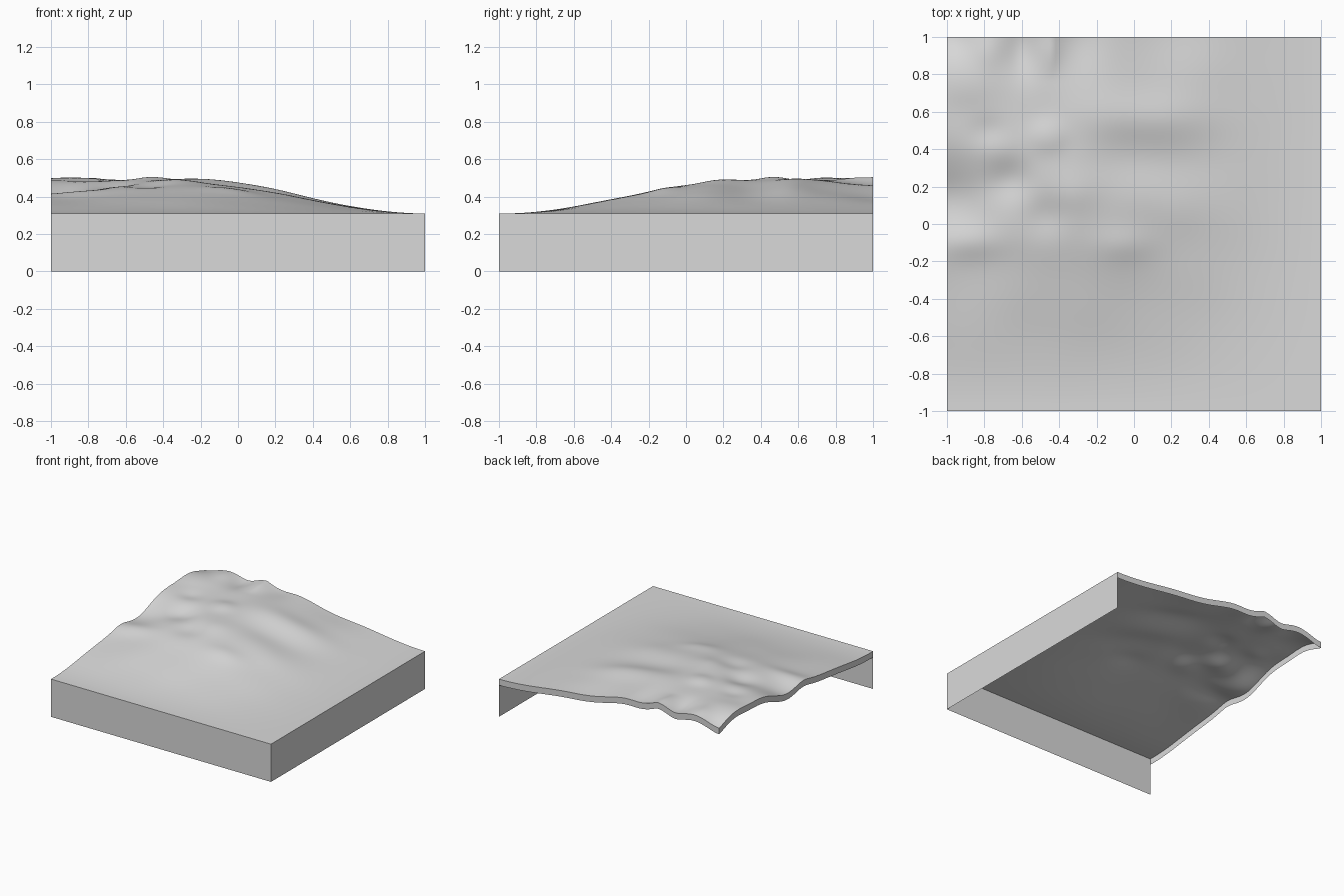
import bpy
import bmesh
import math

if "Cube" in bpy.data.objects:
    bpy.data.objects.remove(bpy.data.objects["Cube"], do_unlink=True)

N = 110        # grid cells per side
BASE = 0.31    # level of the flat ground
RISE = 0.18    # height of the upland above it
CAP = 0.505    # highest level
LIP = 0.05     # depth of the lip on the uphill edges

# hills and hollows: x, y, width in x, width in y, height
BUMPS = [
    (0.05, 0.57, 0.38, 0.12, 0.018),
    (0.05, 0.32, 0.34, 0.15, -0.020),
    (-0.05, -0.11, 0.16, 0.09, 0.012),
    (-0.88, -0.10, 0.18, 0.09, 0.018),
    (-1.02, 0.14, 0.28, 0.20, -0.090),
    (-0.95, -0.22, 0.32, 0.24, -0.030),
    (-0.66, 0.24, 0.12, 0.11, -0.030),
    (-0.48, 0.04, 0.12, 0.11, -0.020),
    (-0.32, 0.16, 0.12, 0.10, 0.010),
    (-0.46, 0.47, 0.09, 0.08, 0.025),
    (-0.90, 0.74, 0.16, 0.11, 0.020),
    (-0.78, 0.92, 0.07, 0.10, 0.015),
    (-1.00, 1.02, 0.12, 0.13, -0.050),
    (-0.60, 0.94, 0.09, 0.16, -0.035),
    (-0.78, 0.50, 0.10, 0.08, -0.015),
    (-0.30, 1.00, 0.12, 0.16, -0.022),
    (0.12, 1.05, 0.30, 0.25, -0.038),
    (0.24, 0.06, 0.14, 0.14, 0.006),
]


def smooth(a, b, v):
    t = min(1, max(0, (v - a) / (b - a)))
    return t * t * (3 - 2 * t)


def height(x, y):
    z = BASE + RISE * smooth(1, -0.35, x) * smooth(-0.97, 0.3, y)
    for bx, by, sx, sy, h in BUMPS:
        z += h * math.exp(-((x - bx) / sx) ** 2 - ((y - by) / sy) ** 2)
    # sharp crest running in from the back edge, steeper on one side
    d = x + 0.44
    reach = 0.05 if d > 0 else 0.08
    z += 0.03 * math.exp(-abs(d) / reach) * smooth(0.76, 0.95, y)
    # gentle rippling on the upland, fading out on the plain
    fade = (z - BASE) / RISE
    z += 0.004 * fade * math.sin(9 * x + 5 * y) * math.sin(11 * y - 4 * x)
    # soft limit on the summits
    k = 0.01
    z = -k * math.log(math.exp(-z / k) + math.exp(-(CAP + 0.006) / k))
    edge = smooth(1, 0.9, x) * smooth(-1, -0.9, y)
    return BASE + max(0, z - BASE) * edge


stone = bpy.data.materials.new("light grey")
stone.use_nodes = True
GREY = (0.7, 0.7, 0.7, 1)
stone.diffuse_color = GREY
stone.node_tree.nodes["Principled BSDF"].inputs["Base Color"].default_value = GREY


def finish(name, bm, is_smooth):
    for f in bm.faces:
        f.smooth = is_smooth
    mesh = bpy.data.meshes.new(name)
    bm.to_mesh(mesh)
    bm.free()
    mesh.materials.append(stone)
    bpy.context.collection.objects.link(bpy.data.objects.new(name, mesh))


# rolling ground surface
bm = bmesh.new()
bmesh.ops.create_grid(bm, x_segments=N, y_segments=N, size=1)
for v in bm.verts:
    v.co.z = height(v.co.x, v.co.y)
finish("ground_surface", bm, True)


def skirt(name, start, end, bottom):
    """Upright strip hanging below the ground along one edge."""
    bm = bmesh.new()
    last = None
    for i in range(N + 1):
        t = i / N
        x = start[0] + (end[0] - start[0]) * t
        y = start[1] + (end[1] - start[1]) * t
        z = height(x, y)
        pair = [bm.verts.new((x, y, bottom(z))), bm.verts.new((x, y, z))]
        if last:
            bm.faces.new((last[0], pair[0], pair[1], last[1]))
        last = pair
    finish(name, bm, False)


# full walls on the low edges, thin lips on the uphill edges
fl, fr, br, bl = (-1, -1), (1, -1), (1, 1), (-1, 1)
skirt("front_wall", fl, fr, lambda z: 0)
skirt("side_wall", fr, br, lambda z: 0)
skirt("back_lip", br, bl, lambda z: z - LIP)
skirt("side_lip", bl, fl, lambda z: z - LIP)
